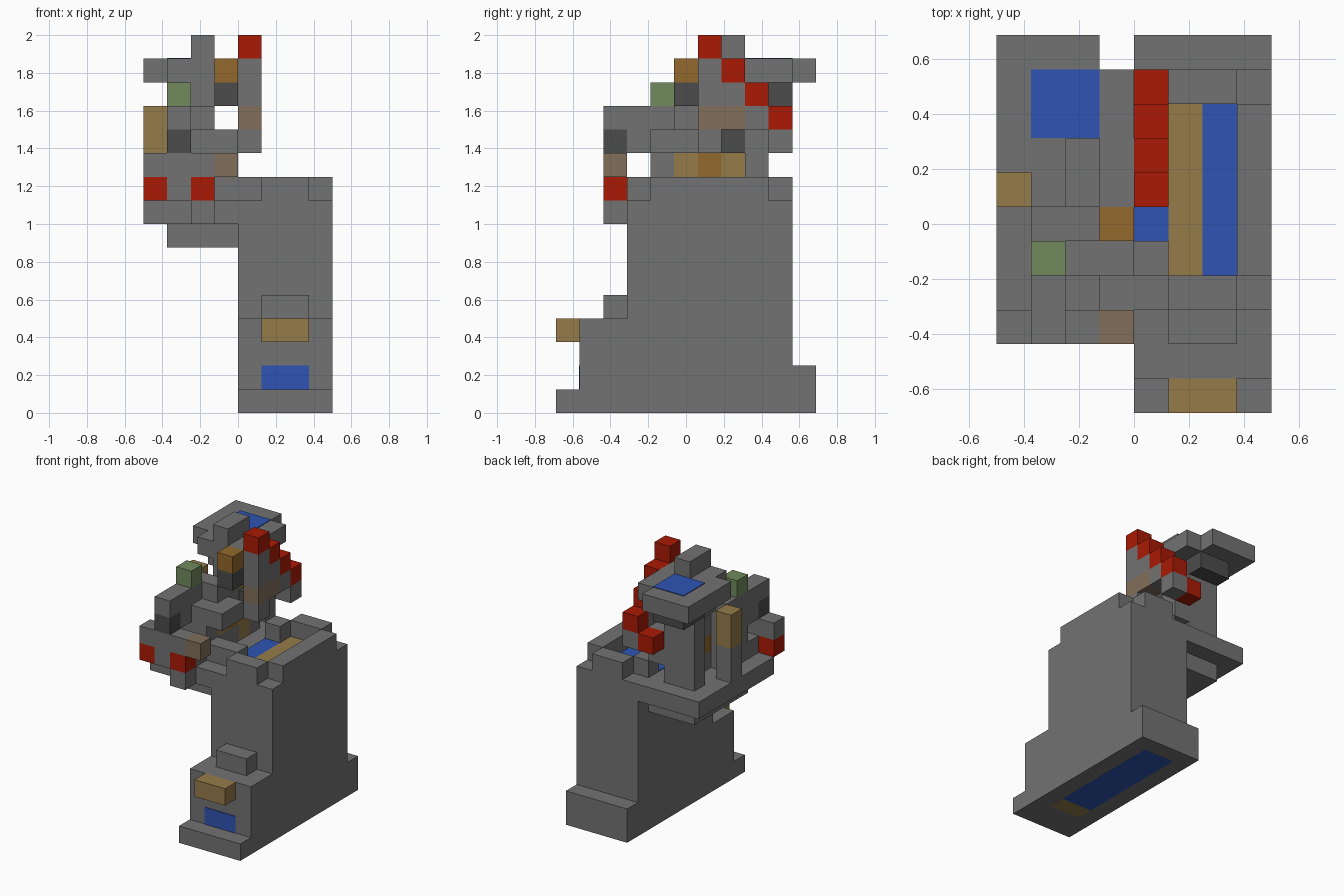
import bpy, bmesh
from mathutils import Vector

old = bpy.data.objects.get("Cube")
if old:
    bpy.data.objects.remove(old, do_unlink=True)

U = 0.125                                # edge length of one block
ORIGIN = Vector((-4 * U, -5.5 * U, 0))   # corner of the block grid
PLATE = 0.04                             # paint plate thickness, in blocks


def material(name, *rgb):
    mat = bpy.data.materials.new(name)
    mat.use_nodes = True
    color = [(c / 255) ** 2.2 for c in rgb] + [1]
    mat.diffuse_color = color
    mat.node_tree.nodes["Principled BSDF"].inputs["Base Color"].default_value = color
    return mat


stone = material("stone grey", 114, 114, 114)
dark = material("dark grey", 77, 77, 77)
red = material("red", 168, 32, 14)
gold = material("sand gold", 148, 122, 75)
amber = material("amber", 146, 104, 48)
blue = material("blue", 50, 84, 178)
green = material("moss green", 112, 137, 94)
brown = material("brown", 128, 110, 90)


def blocks(name, mat, *boxes):
    """One object made of boxes, each given as x, y and z ranges in blocks."""
    bm = bmesh.new()
    for box in boxes:
        # a single number is a range of one block
        lo, hi = zip(*[r if isinstance(r, tuple) else (r, r + 1) for r in box])
        lo, hi = Vector(lo), Vector(hi)
        cube = bmesh.ops.create_cube(bm, size=1)
        for v in cube["verts"]:
            v.co = ORIGIN + U * Vector([l + (h - l) * (c + 0.5)
                                        for l, h, c in zip(lo, hi, v.co)])
    mesh = bpy.data.meshes.new(name)
    bm.to_mesh(mesh)
    bm.free()
    mesh.materials.append(mat)
    obj = bpy.data.objects.new(name, mesh)
    bpy.context.collection.objects.link(obj)
    return obj


tower = (4, 8)
middle = (5, 7)

# Tower with stepped foot
blocks("tower_foot", stone, (tower, (0, 11), 0), (tower, (1, 10), (1, 4)),
       (tower, 10, 1))
blocks("tower_body", stone, (tower, (3, 10), (4, 9)))
blocks("tower_rim", stone, (middle, 3, 9), (middle, 9, 9), (7, (4, 9), 9),
       (4, 8, 9))
blocks("front_ledge", stone, (middle, 2, 4))
blocks("front_awning", gold, (middle, 0, 3))
blocks("front_panel", blue, (middle, (1 - PLATE, 1), 1))

# Painted floors and underside
floor = (9, 9 + PLATE)
blocks("floor_gold", gold, (5, (4, 9), floor))
blocks("floor_blue", blue, (6, (4, 9), floor), (4, (5, 8), floor))
under = (-PLATE / 10, 0)
blocks("underside_blue", blue, (middle, (3, 10), under))
blocks("underside_gold", gold, (middle, 2, under))

# Balcony on the side of the tower
blocks("balcony_bracket", stone, ((1, 4), (4, 9), 7))
blocks("balcony_slab", stone, ((0, 4), (3, 10), 8), (2, 2, 8))
blocks("balcony_front_rail", stone, ((1, 5), 4, 9), ((1, 3), 3, 9))

# Front limb with red tips
blocks("limb_tips", red, (0, 2, 9), (2, 2, 9))
blocks("limb_front", stone, (1, 2, 9), ((0, 3), 2, 10))
blocks("limb_band", dark, (1, 2, 11))
blocks("limb_top", stone, (1, (2, 5), 12), (1, (3, 5), 11))
blocks("limb_knob", green, (1, 4, 13))
blocks("loose_block", brown, (3, 2, 10))

# Core figure standing on the balcony
blocks("core_front", stone, ((1, 3), 4, 10), ((2, 4), 4, 11),
       (1, 5, (9, 13)), (2, 5, (11, 13)), (3, 5, 11), (2, 6, (11, 14)))
blocks("core_base", stone, (2, (5, 7), 9))
blocks("core_belt_gold", gold, (2, 5, 10), (2, 7, (9, 13)))
blocks("core_belt_amber", amber, (2, 6, 10))
blocks("core_back", stone, ((1, 3), 8, (9, 13)), ((1, 3), 7, 13), (3, 8, (10, 12)))
blocks("core_shadow", dark, (3, 7, 11))
blocks("side_post", stone, (0, 6, (9, 11)))
blocks("side_post_cap", gold, (0, 6, (11, 13)))

# Head plate with its painted patch
blocks("neck", dark, ((1, 3), (8, 10), 13))
blocks("head_plate", stone, (0, (7, 11), 14), ((1, 3), (6, 11), 14),
       (3, (6, 10), 14))
blocks("head_block", stone, (2, (6, 8), 15))
blocks("head_patch", blue, ((1, 3), (8, 10), (15, 15 + PLATE)))
blocks("face_amber", amber, (3, 5, 14))
blocks("face_dark", dark, (3, 5, 13))

# Wing with a red stepped crest
blocks("wing_crest", red, *[(4, 6 + n, 15 - n) for n in range(4)], (3, 9, 11))
blocks("wing_upper", stone, (4, 6, (13, 15)), (4, 7, 13), (4, 8, 12))
blocks("wing_band", brown, (4, (6, 8), 12))
blocks("wing_lower", stone, (4, 6, 11), (4, 9, 11))
